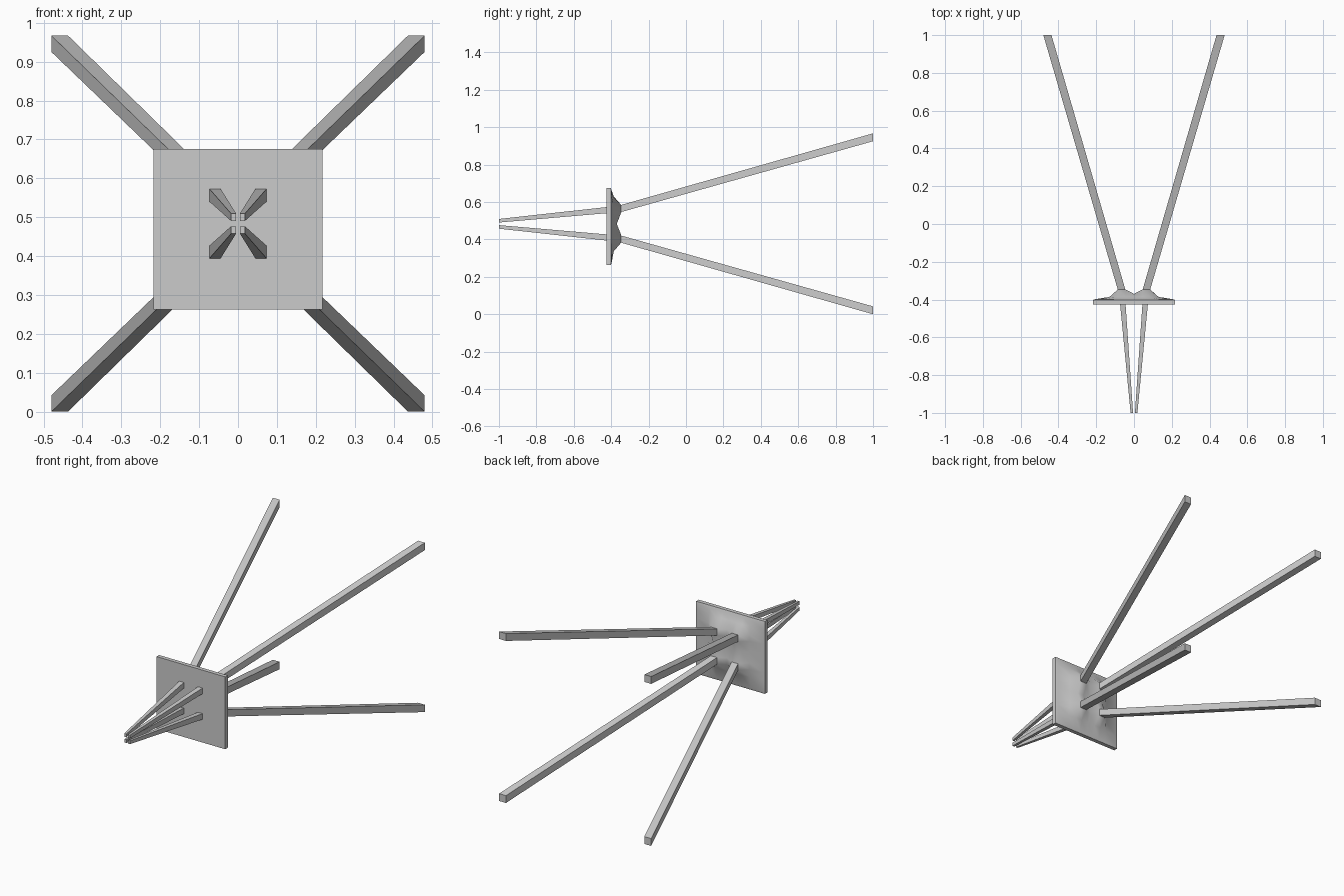
import bpy, math

if "Cube" in bpy.data.objects:
    bpy.data.objects.remove(bpy.data.objects["Cube"])

ZC = 0.4835

def make(name, verts, faces, angle=40):
    me = bpy.data.meshes.new(name)
    me.from_pydata(verts, [], faces)
    ob = bpy.data.objects.new(name, me)
    bpy.context.collection.objects.link(ob)
    bpy.ops.object.select_all(action='DESELECT')
    ob.select_set(True)
    bpy.context.view_layer.objects.active = ob
    bpy.ops.object.mode_set(mode='EDIT')
    bpy.ops.mesh.select_all(action='SELECT')
    bpy.ops.mesh.normals_make_consistent(inside=False)
    bpy.ops.object.mode_set(mode='OBJECT')
    bpy.ops.object.shade_smooth_by_angle(angle=math.radians(angle))
    return ob

def strut(name, sections, sx, sz):
    """Square bar through sections of (y, x0, x1, dz0, dz1), mirrored by signs."""
    v = []
    for y, x0, x1, a, b in sections:
        v += [(sx * x, y, ZC + sz * d) for x, d in ((x0, a), (x1, a), (x1, b), (x0, b))]
    f = [(3, 2, 1, 0), (4, 5, 6, 7)]
    f += [(i, (i + 1) % 4, 4 + (i + 1) % 4, 4 + i) for i in range(4)]
    return make(name, v, f, 30)

# Long rear struts and short tapered front prongs, one per quadrant
for sx, side in ((-1, "left"), (1, "right")):
    for sz, level in ((-1, "lower"), (1, "upper")):
        strut(f"rear_strut_{level}_{side}",
              [(-0.350, 0.045, 0.085, 0.062, 0.100),
               (1.0, 0.437, 0.480, 0.4415, 0.4835)], sx, sz)
        strut(f"front_prong_{level}_{side}",
              [(-0.420, 0.045, 0.074, 0.057, 0.090),
               (-1.0, 0.005, 0.018, 0.007, 0.026)], sx, sz)

# Square plate whose back swells into a hub with four strut seats
xs = [-0.217, -0.205, -0.13, -0.085, -0.045, 0, 0.045, 0.085, 0.13, 0.205, 0.217]
zs = [0.262, 0.274, 0.337, 0.3835, 0.4215, ZC, 0.5455, 0.5835, 0.63, 0.663, 0.675]
n = len(xs)

def back_y(i, j):
    a, b = min(i, n - 1 - i), min(j, n - 1 - j)
    lo = min(a, b)
    if lo < 2:
        return (-0.402, -0.398)[lo]
    if lo == 2:
        return -0.393 if a == b else -0.386
    if a == 5 or b == 5:
        return -0.370
    return -0.346

verts = [(xs[i], back_y(i, j), zs[j]) for j in range(n) for i in range(n)]
faces = [(j * n + i, j * n + i + 1, (j + 1) * n + i + 1, (j + 1) * n + i)
         for j in range(n - 1) for i in range(n - 1)]
rim = ([i for i in range(n)] + [j * n + n - 1 for j in range(1, n)]
       + [(n - 1) * n + i for i in range(n - 2, -1, -1)]
       + [j * n for j in range(n - 2, 0, -1)])
base = len(verts)
verts += [(verts[k][0], -0.425, verts[k][2]) for k in rim]
m = len(rim)
faces += [(rim[k], rim[(k + 1) % m], base + (k + 1) % m, base + k) for k in range(m)]
faces.append(tuple(range(base, base + m)))
make("hub_plate", verts, faces, 45)
